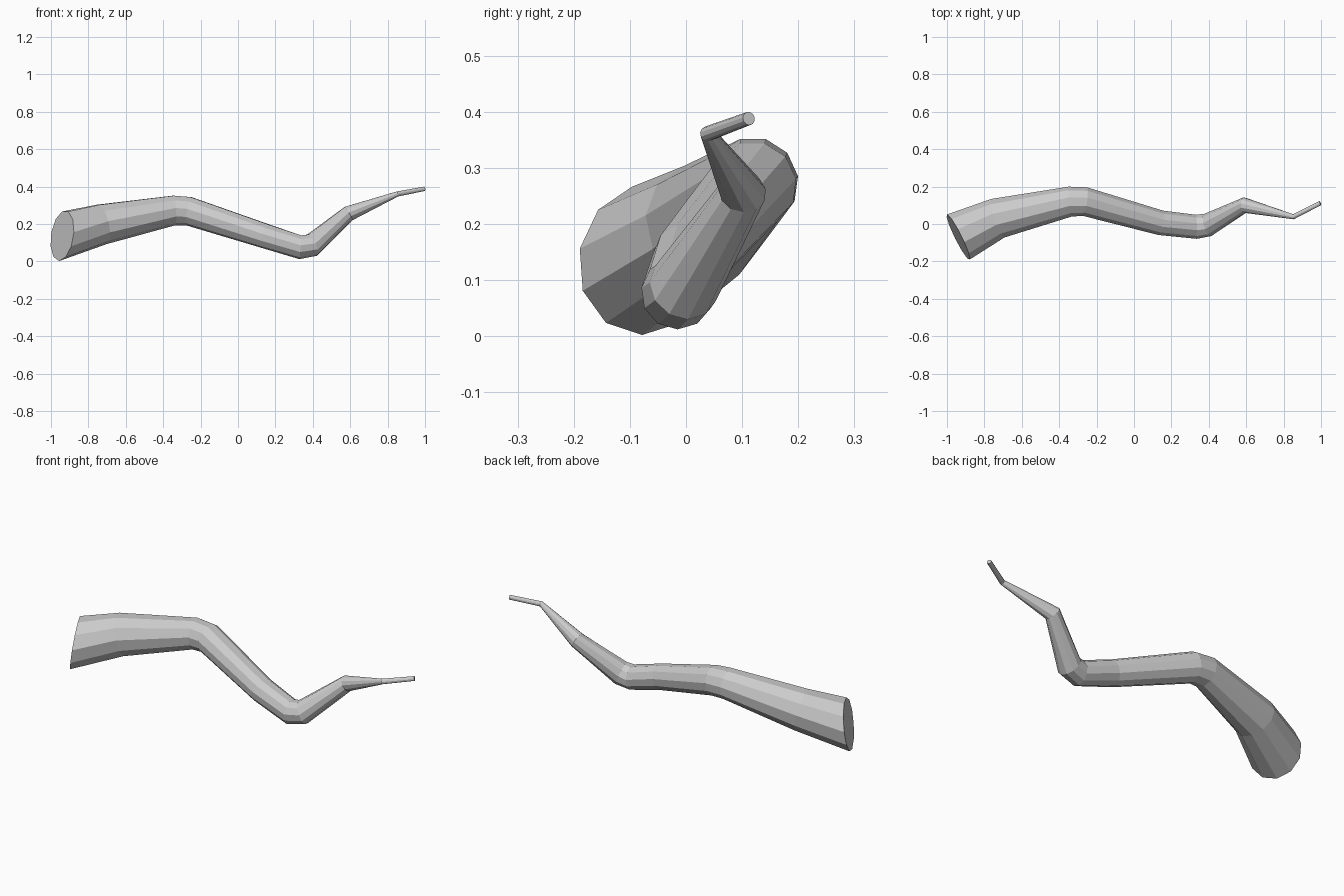
import bpy, bmesh, math
from mathutils import Vector

if "Cube" in bpy.data.objects:
    bpy.data.objects.remove(bpy.data.objects["Cube"])

SIDES = 11

# Centre line of the branch: x, y, z, radius
PATH = [
    (-0.940, -0.070, 0.137, 0.136),
    (-0.725, 0.032, 0.200, 0.110),
    (-0.340, 0.120, 0.274, 0.081),
    (-0.264, 0.120, 0.270, 0.078),
    (0.140, 0.007, 0.138, 0.067),
    (0.333, -0.015, 0.077, 0.065),
    (0.398, -0.004, 0.088, 0.063),
    (0.592, 0.101, 0.257, 0.042),
    (0.853, 0.039, 0.361, 0.014),
    (0.996, 0.112, 0.388, 0.012),
]
CUT_NORMAL = Vector((1, 0.5, -0.15)).normalized()  # slanted cut at the thick end


def add_ring(bm, centre, normal, radius):
    side = normal.cross(Vector((0, 0, 1))).normalized()
    down = normal.cross(side).normalized()
    ring = []
    for k in range(SIDES):
        a = 2 * math.pi * k / SIDES
        ring.append(bm.verts.new(centre + radius * (down * math.cos(a) + side * math.sin(a))))
    return ring


points = [Vector(p[:3]) for p in PATH]
steps = [(b - a).normalized() for a, b in zip(points, points[1:])]
normals = [CUT_NORMAL] + [(a + b).normalized() for a, b in zip(steps, steps[1:])] + [steps[-1]]

# Tapered, bent branch with flat sides and capped ends
bm = bmesh.new()
rings = [add_ring(bm, c, n, p[3]) for c, n, p in zip(points, normals, PATH)]
for low, high in zip(rings, rings[1:]):
    for k in range(SIDES):
        j = (k + 1) % SIDES
        bm.faces.new((low[k], low[j], high[j], high[k]))
bm.faces.new(rings[0])
bm.faces.new(rings[-1])
bmesh.ops.recalc_face_normals(bm, faces=bm.faces)

mesh = bpy.data.meshes.new("branch")
bm.to_mesh(mesh)
bm.free()
branch = bpy.data.objects.new("branch", mesh)
bpy.context.collection.objects.link(branch)
